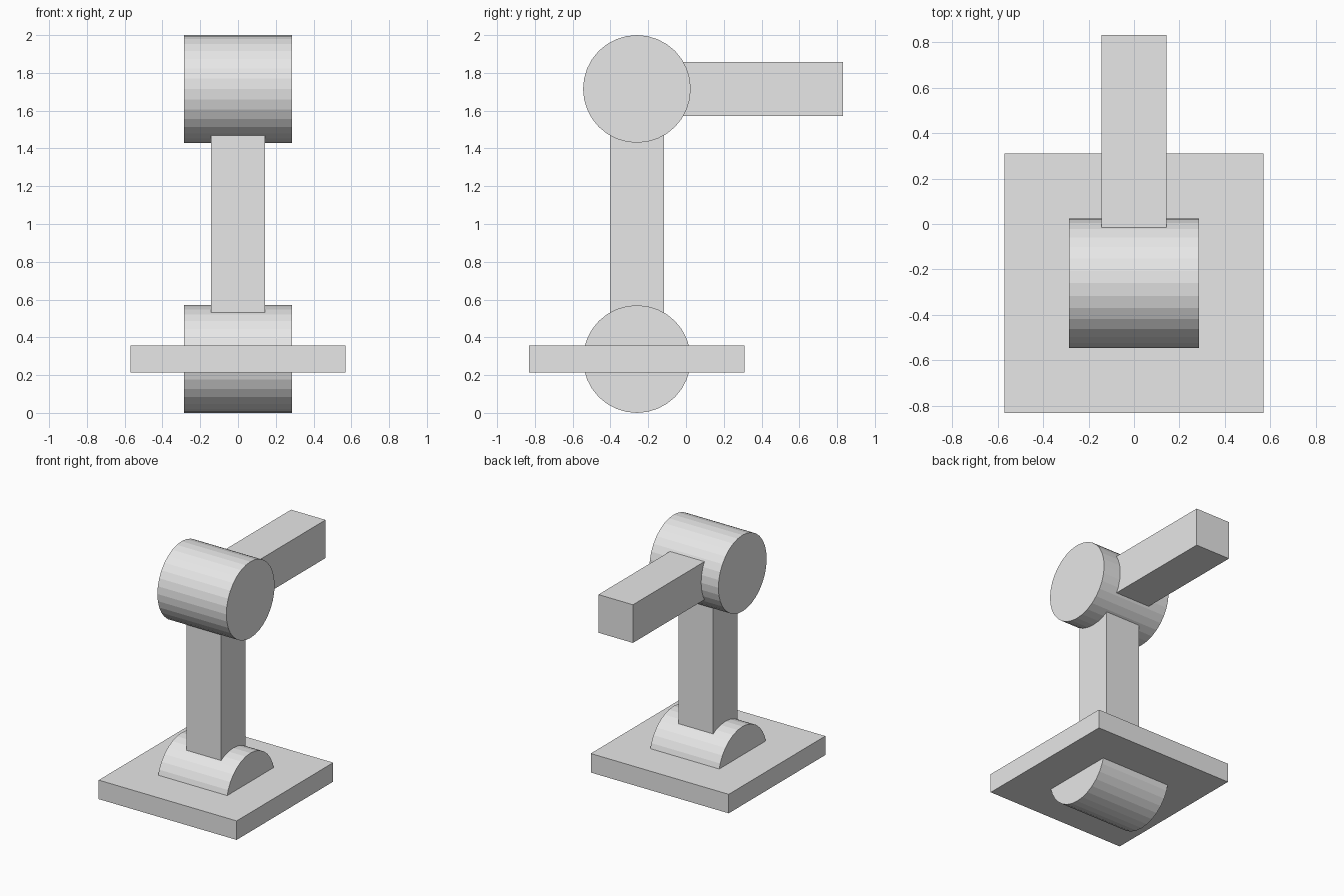
import bpy
import math

if "Cube" in bpy.data.objects:
    bpy.data.objects.remove(bpy.data.objects["Cube"])

# Single flat colour
grey = bpy.data.materials.new("light_grey")
grey.diffuse_color = (0.8, 0.8, 0.8, 1)
grey.use_nodes = True
grey.node_tree.nodes["Principled BSDF"].inputs["Base Color"].default_value = grey.diffuse_color

R = 0.285          # joint radius, also half its width
JOINT_Y = -0.26    # both joints share this axis position
LOW_Z, HIGH_Z = R, 2 - R


def finish(name):
    obj = bpy.context.object
    obj.name = name
    obj.data.materials.append(grey)
    return obj


def box(name, lo, hi):
    centre = [(a + b) / 2 for a, b in zip(lo, hi)]
    bpy.ops.mesh.primitive_cube_add(size=1, location=centre)
    obj = finish(name)
    obj.scale = [b - a for a, b in zip(lo, hi)]
    bpy.ops.object.transform_apply(location=False, rotation=False, scale=True)


def joint(name, z):
    bpy.ops.mesh.primitive_cylinder_add(
        vertices=32, radius=R, depth=2 * R,
        location=(0, JOINT_Y, z), rotation=(0, math.pi / 2, 0))
    finish(name)


# Base plate with the lower joint passing through it
box("base_plate", (-0.57, -0.83, 0.215), (0.57, 0.31, 0.357))
joint("lower_joint", LOW_Z)

# Upright link between the joints
H = 0.1425
box("upright_link", (-H, JOINT_Y - H, LOW_Z), (H, JOINT_Y + H, HIGH_Z))

# Upper joint and the arm reaching backwards
joint("upper_joint", HIGH_Z)
box("arm", (-H, JOINT_Y, HIGH_Z - H), (H, 0.83, HIGH_Z + H))
